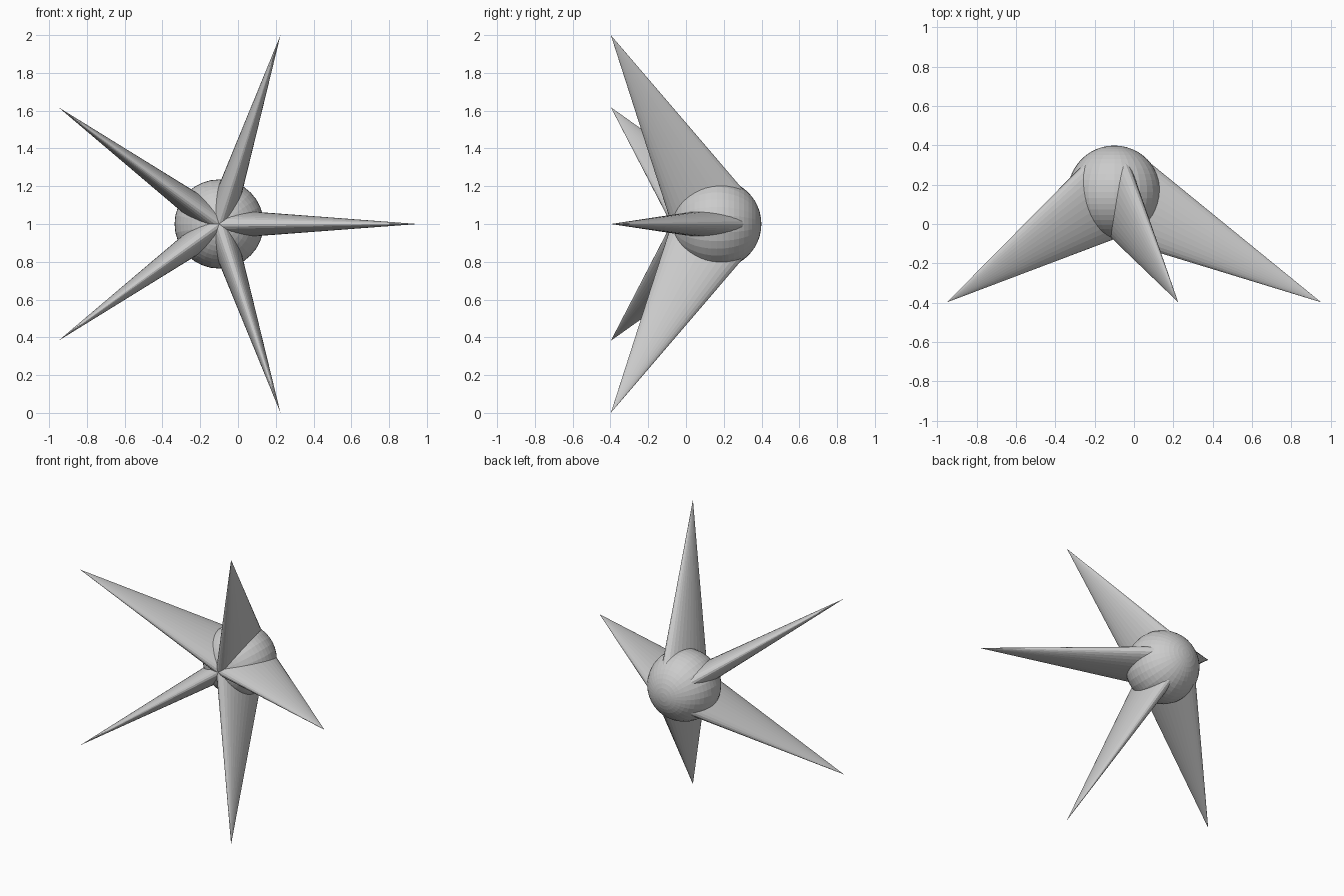
import bpy
from math import radians, cos, sin
from mathutils import Vector, Matrix

if "Cube" in bpy.data.objects:
    bpy.data.objects.remove(bpy.data.objects["Cube"])

R = 0.236                              # core radius
C = Vector((-0.10, 0.163, 1.0))        # core centre
REACH, TIP_Y = 1.0515, -0.398          # tip distance from the centre line, tip depth

# Round core, poles along y
bpy.ops.mesh.primitive_uv_sphere_add(segments=32, ring_count=24, radius=R,
                                     location=C, rotation=(radians(90), 0, 0))
bpy.context.object.name = "core"


def spike(i):
    """Flattened cone from the core centre to a forward-swept tip."""
    a = radians(72 * i)
    radial = Vector((cos(a), 0, sin(a)))
    tip = Vector((C.x, TIP_Y, C.z)) + radial * REACH
    axis = tip - C
    length = axis.length
    axis.normalize()
    thin = Vector((-sin(a), 0, cos(a)))    # narrow direction
    wide = thin.cross(axis)                # broad direction, front to back
    bpy.ops.mesh.primitive_cone_add(vertices=32, radius1=1, radius2=0, depth=1)
    ob = bpy.context.object
    ob.name = f"spike_{i + 1}"
    # Map the unit cone onto the spike's own axes
    rot = Matrix((wide, -thin, axis)).transposed()
    if rot.determinant() < 0:
        rot = Matrix((wide, thin, axis)).transposed()
    size = Matrix.Diagonal((R * 0.99, 0.079, length))
    ob.data.transform((rot @ size).to_4x4())
    ob.location = (C + tip) / 2


# Five spikes evenly around the core
for i in range(5):
    spike(i)
